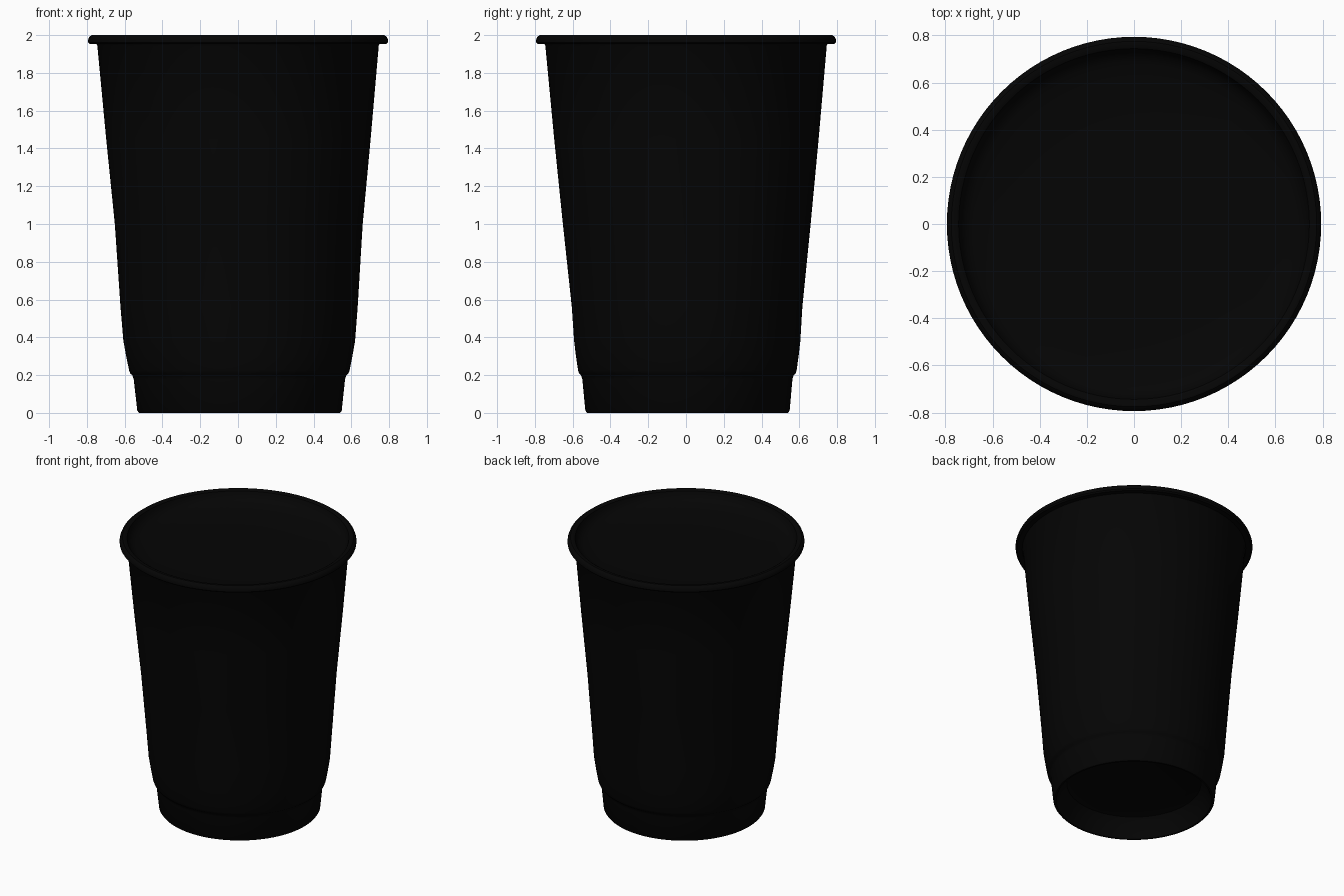
import bpy, bmesh, math

cube = bpy.data.objects.get("Cube")
if cube:
    bpy.data.objects.remove(cube, do_unlink=True)

SEGMENTS = 96
LEAN = 0.008  # the foot sits slightly off the rim's axis


def flat_material(name, rgb):
    mat = bpy.data.materials.new(name)
    mat.use_nodes = True
    color = (*rgb, 1.0)
    mat.diffuse_color = color
    shader = mat.node_tree.nodes["Principled BSDF"]
    shader.inputs["Base Color"].default_value = color
    shader.inputs["Roughness"].default_value = 0.6
    return mat


def ring_point(r, z, i):
    """Point on the wall; the lower wall is squeezed slightly oval."""
    shift = LEAN * (1 - z / 2)
    oval = 0.015 * math.exp(-((z - 0.5) / 0.25) ** 2)
    a = math.tau * i / SEGMENTS
    return (r * math.cos(a) * (1 + oval) + shift,
            r * math.sin(a) * (1 - oval) + shift, z)


def lathe(name, profile, mat):
    """Revolve (radius, height) points around z; zero radius makes a pole."""
    bm = bmesh.new()
    rings = []
    for r, z in profile:
        count = SEGMENTS if r > 0 else 1
        rings.append([bm.verts.new(ring_point(r, z, i)) for i in range(count)])
    for a, b in zip(rings, rings[1:]):
        for i in range(SEGMENTS):
            j = (i + 1) % SEGMENTS
            corners = [a[i % len(a)], a[j % len(a)], b[j % len(b)], b[i % len(b)]]
            bm.faces.new(list(dict.fromkeys(corners)))
    bmesh.ops.recalc_face_normals(bm, faces=bm.faces)
    mesh = bpy.data.meshes.new(name)
    bm.to_mesh(mesh)
    bm.free()
    mesh.materials.append(mat)
    obj = bpy.data.objects.new(name, mesh)
    bpy.context.collection.objects.link(obj)
    bpy.ops.object.select_all(action="DESELECT")
    obj.select_set(True)
    bpy.context.view_layer.objects.active = obj
    bpy.ops.object.shade_smooth_by_angle(angle=math.radians(35))
    return obj


black = flat_material("black plastic", (0.0014, 0.0014, 0.0014))

# Closed cup: recessed base, foot, stepped shoulder, wall, rolled rim, sagging film
base = [(0, 0.15), (0.38, 0.15), (0.45, 0.13), (0.485, 0.085), (0.51, 0.02), (0.52, 0)]
foot = [(0.532, 0), (0.541, 0.012), (0.558, 0.18), (0.565, 0.2)]
shoulder = [(0.575, 0.208), (0.581, 0.225), (0.594, 0.3), (0.606, 0.38)]
wall = [(0.619, 0.56), (0.656, 1.0), (0.7, 1.45), (0.745, 1.945)]
rim = [(0.75, 1.953), (0.785, 1.953), (0.794, 1.962), (0.794, 1.975),
       (0.788, 1.99), (0.775, 2.0)]
film = [(0.757, 2.0), (0.744, 1.993), (0.735, 1.97), (0.718, 1.945),
        (0.685, 1.928), (0.6, 1.912), (0.4, 1.9), (0, 1.89)]

lathe("cup", base + foot + shoulder + wall + rim + film, black)
